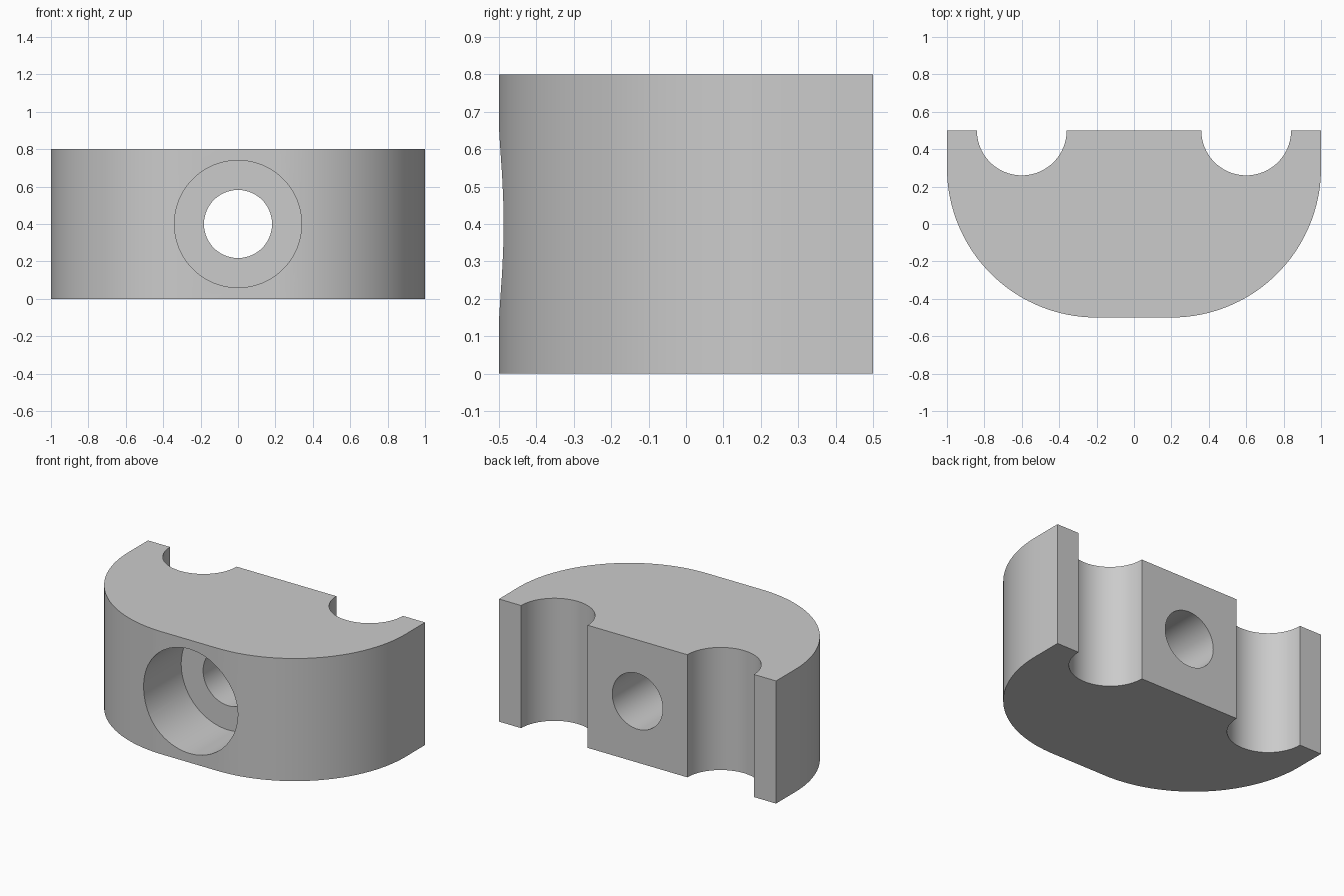
import bpy, bmesh
from math import sin, cos, pi
from mathutils import Matrix

cube = bpy.data.objects.get("Cube")
if cube:
    bpy.data.objects.remove(cube, do_unlink=True)

HEIGHT = 0.8

grey = bpy.data.materials.new("plain grey")
grey.use_nodes = True
grey.diffuse_color = (0.6, 0.6, 0.6, 1)
grey.node_tree.nodes["Principled BSDF"].inputs["Base Color"].default_value = (0.6, 0.6, 0.6, 1)


def arc(cx, cy, r, start, end, n):
    return [(cx + r * cos(start + (end - start) * i / n),
             cy + r * sin(start + (end - start) * i / n)) for i in range(n + 1)]


def finish(name, bm):
    bmesh.ops.recalc_face_normals(bm, faces=bm.faces)
    mesh = bpy.data.meshes.new(name)
    bm.to_mesh(mesh)
    bm.free()
    mesh.materials.append(grey)
    obj = bpy.data.objects.new(name, mesh)
    bpy.context.collection.objects.link(obj)
    return obj


def bore_cutter(name, radius, y0, y1):
    bm = bmesh.new()
    turn = Matrix.Translation((0, (y0 + y1) / 2, HEIGHT / 2)) @ Matrix.Rotation(pi / 2, 4, "X")
    bmesh.ops.create_cone(bm, cap_ends=True, segments=96, radius1=radius,
                          radius2=radius, depth=y1 - y0, matrix=turn)
    obj = finish(name, bm)
    obj.hide_render = True
    return obj


# Half outline: rounded front corner, flat side, half-round groove in the back
half = arc(0.2, 0.3, 0.8, -pi / 2, 0, 40) + [(1, 0.5)] + arc(0.6, 0.5, 0.24, 0, -pi, 40)
outline = half + [(-x, y) for x, y in reversed(half)]

# Extruded clamp body
bm = bmesh.new()
base = bm.faces.new([bm.verts.new((x, y, 0)) for x, y in outline])
top = bmesh.ops.extrude_face_region(bm, geom=[base], use_keep_orig=True)
bmesh.ops.translate(bm, vec=(0, 0, HEIGHT),
                    verts=[v for v in top["geom"] if isinstance(v, bmesh.types.BMVert)])
body = finish("clamp_body", bm)

# Through hole and wider counterbore from the front
cutters = [bore_cutter("through_hole_cutter", 0.182, -0.7, 0.7),
           bore_cutter("counterbore_cutter", 0.34, -0.7, -0.1)]
bpy.context.view_layer.objects.active = body
for cutter in cutters:
    mod = body.modifiers.new(cutter.name, "BOOLEAN")
    mod.operation = "DIFFERENCE"
    mod.solver = "EXACT"
    mod.object = cutter
    bpy.ops.object.modifier_apply(modifier=mod.name)
    bpy.data.objects.remove(cutter, do_unlink=True)

# Smooth curved walls with crisp edges
bpy.ops.object.select_all(action="DESELECT")
body.select_set(True)
bpy.ops.object.shade_smooth_by_angle(angle=pi / 6)
